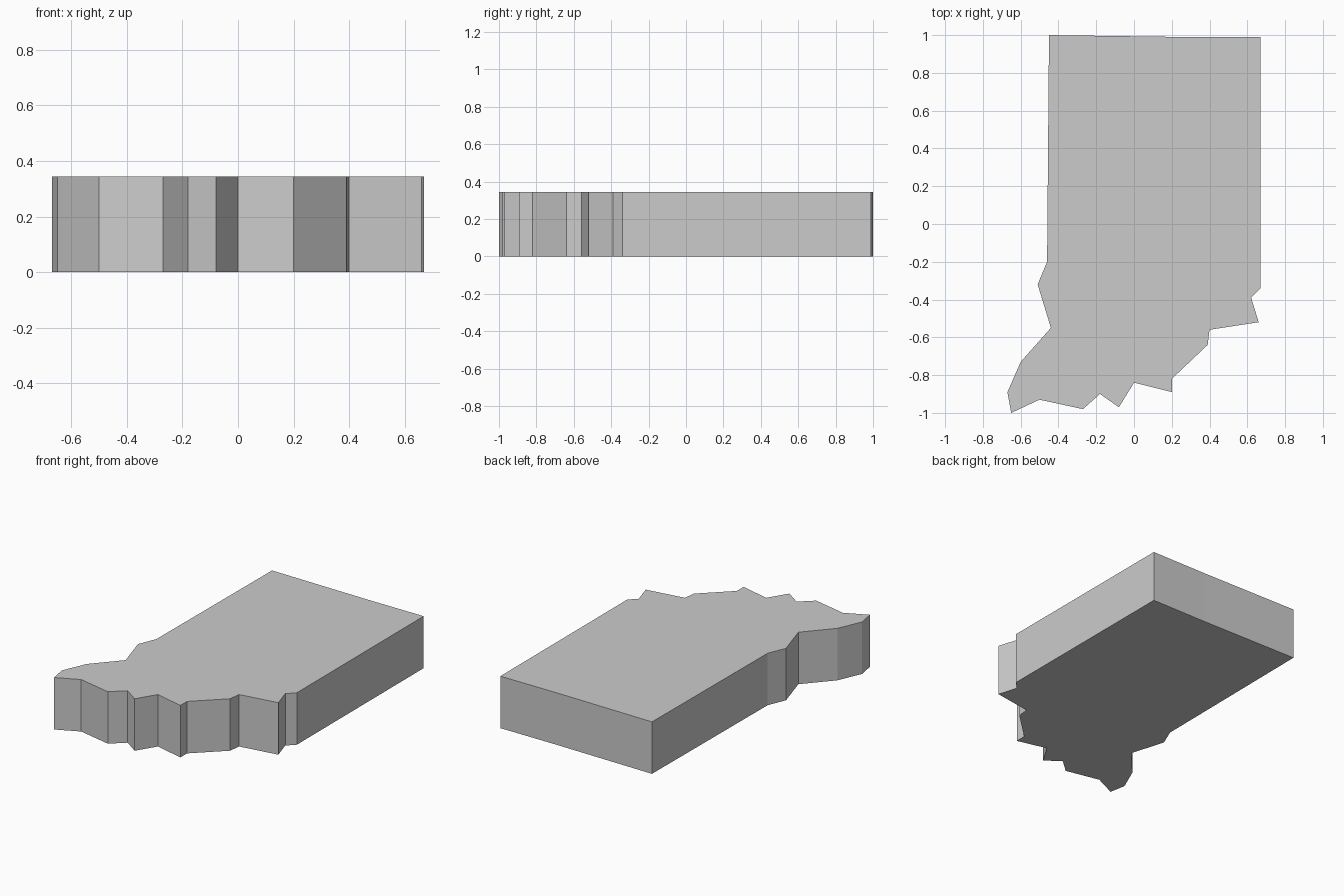
import bpy
import bmesh

HEIGHT = 0.345

# Outline of the slab, clockwise from the back right corner
OUTLINE = [
    (-0.45, 1), (0.26, 0.99), (0.67, 0.99),                       # back edge
    (0.67, -0.34), (0.62, -0.39), (0.66, -0.52), (0.4, -0.56),    # left side
    (0.39, -0.64), (0.2, -0.82), (0.2, -0.89), (0, -0.84),        # ragged front
    (-0.08, -0.97), (-0.18, -0.9), (-0.27, -0.98), (-0.5, -0.93),
    (-0.65, -1), (-0.67, -0.89), (-0.6, -0.73), (-0.44, -0.55),   # front right corner
    (-0.51, -0.32), (-0.46, -0.2),                                # right side
]


def make_material(name, color):
    material = bpy.data.materials.new(name)
    material.use_nodes = True
    material.diffuse_color = color
    material.node_tree.nodes["Principled BSDF"].inputs["Base Color"].default_value = color
    return material


def extrude_outline(name, outline, height, material):
    """Raise a flat outline into a solid prism with sharp, flat faces."""
    bm = bmesh.new()
    base = bm.faces.new([bm.verts.new((x, y, 0)) for x, y in outline])
    result = bmesh.ops.extrude_face_region(bm, geom=[base], use_keep_orig=True)
    top_verts = [v for v in result["geom"] if isinstance(v, bmesh.types.BMVert)]
    bmesh.ops.translate(bm, verts=top_verts, vec=(0, 0, height))
    bmesh.ops.recalc_face_normals(bm, faces=bm.faces)

    mesh = bpy.data.meshes.new(name)
    bm.to_mesh(mesh)
    bm.free()
    mesh.materials.append(material)
    obj = bpy.data.objects.new(name, mesh)
    bpy.context.scene.collection.objects.link(obj)
    return obj


# Remove the default object
cube = bpy.data.objects.get("Cube")
if cube:
    bpy.data.objects.remove(cube, do_unlink=True)

# Single grey slab
grey = make_material("light_grey", (0.6, 0.6, 0.6, 1))
extrude_outline("map_slab", OUTLINE, HEIGHT, grey)
